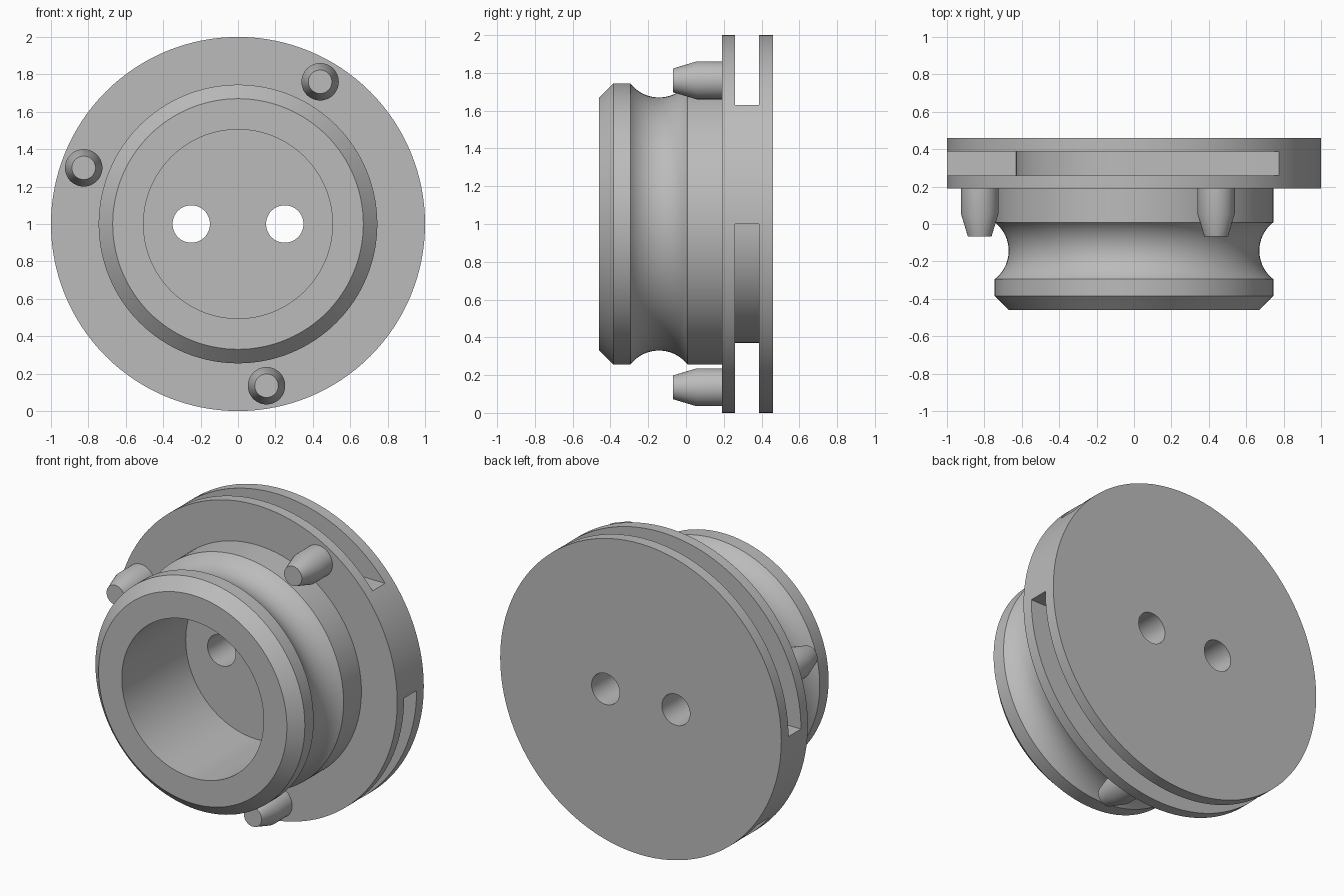
import bpy
from math import sin, cos, pi, radians, asin

cube = bpy.data.objects.get("Cube")
if cube:
    bpy.data.objects.remove(cube, do_unlink=True)

SEGMENTS = 128
CENTRE_Z = 1.0

grey = bpy.data.materials.new("plain grey")
grey.use_nodes = True
COLOUR = (0.5, 0.5, 0.5, 1)
grey.diffuse_color = COLOUR
grey.node_tree.nodes["Principled BSDF"].inputs["Base Color"].default_value = COLOUR


def make_object(name, verts, faces):
    mesh = bpy.data.meshes.new(name)
    mesh.from_pydata(verts, [], faces)
    mesh.materials.append(grey)
    obj = bpy.data.objects.new(name, mesh)
    bpy.context.collection.objects.link(obj)
    # consistent outward normals
    activate(obj)
    bpy.ops.object.mode_set(mode='EDIT')
    bpy.ops.mesh.select_all(action='SELECT')
    bpy.ops.mesh.normals_make_consistent(inside=False)
    bpy.ops.object.mode_set(mode='OBJECT')
    return obj


def activate(obj):
    bpy.ops.object.select_all(action='DESELECT')
    obj.select_set(True)
    bpy.context.view_layer.objects.active = obj


def smooth(obj):
    activate(obj)
    bpy.ops.object.shade_smooth_by_angle(angle=radians(25))


def lathe(name, profile, x=0, z=0, segments=SEGMENTS, ring=False):
    """Turn (radius, y) points about the y direction; ring joins the profile into a tube."""
    n = len(profile)
    verts = [(x + r * cos(2 * pi * i / segments), y, CENTRE_Z + z + r * sin(2 * pi * i / segments))
             for i in range(segments) for r, y in profile]
    faces = []
    for i in range(segments):
        a, b = i * n, (i + 1) % segments * n
        for j in range(n if ring else n - 1):
            k = (j + 1) % n
            faces.append((a + j, a + k, b + k, b + j))
    if not ring:
        faces.append([i * n for i in range(segments)])
        faces.append([i * n + n - 1 for i in range(segments)])
    return make_object(name, verts, faces)


def prism(name, outline, y0, y1):
    """Extrude an (x, z) outline along y."""
    n = len(outline)
    verts = [(x, y, CENTRE_Z + z) for y in (y0, y1) for x, z in outline]
    faces = [list(range(n)), list(range(n, 2 * n))]
    faces += [(i, (i + 1) % n, n + (i + 1) % n, n + i) for i in range(n)]
    return make_object(name, verts, faces)


def cut(target, cutter):
    cutter.hide_render = True
    mod = target.modifiers.new("cut", 'BOOLEAN')
    mod.operation = 'DIFFERENCE'
    mod.solver = 'EXACT'
    mod.object = cutter
    activate(target)
    bpy.ops.object.modifier_apply(modifier=mod.name)
    bpy.data.objects.remove(cutter, do_unlink=True)


FRONT, FLANGE, BACK = -0.46, 0.19, 0.46

# Flange disc
flange = lathe("flange_disc", [(1, FLANGE), (1, BACK)])

# Two rim slots: straight run-in, quarter-round floor, flat stop
FLOOR, OUT = 0.63, 1.2
slot = [(OUT, FLOOR)]
slot += [(FLOOR * cos(t), FLOOR * sin(t)) for t in (pi / 2 * (1 + i / 32) for i in range(33))]
slot += [(-OUT, 0), (-OUT, OUT), (OUT, OUT)]
for side in (1, -1):
    cut(flange, prism("slot_cutter", [(side * x, side * z) for x, z in slot], 0.26, 0.387))

# Two through holes
for side in (1, -1):
    cut(flange, lathe("hole_cutter", [(0.1, 0), (0.1, 0.6)], x=side * 0.25, segments=48))
smooth(flange)

# Hub tube with chamfered lip and a concave round groove
HUB, BORE = 0.745, 0.505
MID, HALF, DEPTH = -0.143, 0.152, 0.075
radius = (HALF ** 2 + DEPTH ** 2) / (2 * DEPTH)
sweep = asin(HALF / radius)
profile = [(BORE, FLANGE), (BORE, FRONT), (0.67, FRONT), (HUB, -0.385)]
for i in range(21):
    t = sweep * (i / 10 - 1)
    profile.append((HUB - DEPTH + radius * (1 - cos(t)), MID + radius * sin(t)))
profile.append((HUB, FLANGE))
smooth(lathe("hub_tube", profile, ring=True))

# Three tapered pins on the front of the flange
for i, angle in enumerate((60, 160, 280)):
    a = radians(angle)
    pin = lathe(f"pin_{i + 1}", [(0.1, FLANGE + 0.02), (0.1, 0.055), (0.063, -0.068)],
                x=0.878 * cos(a), z=0.878 * sin(a), segments=48)
    smooth(pin)
